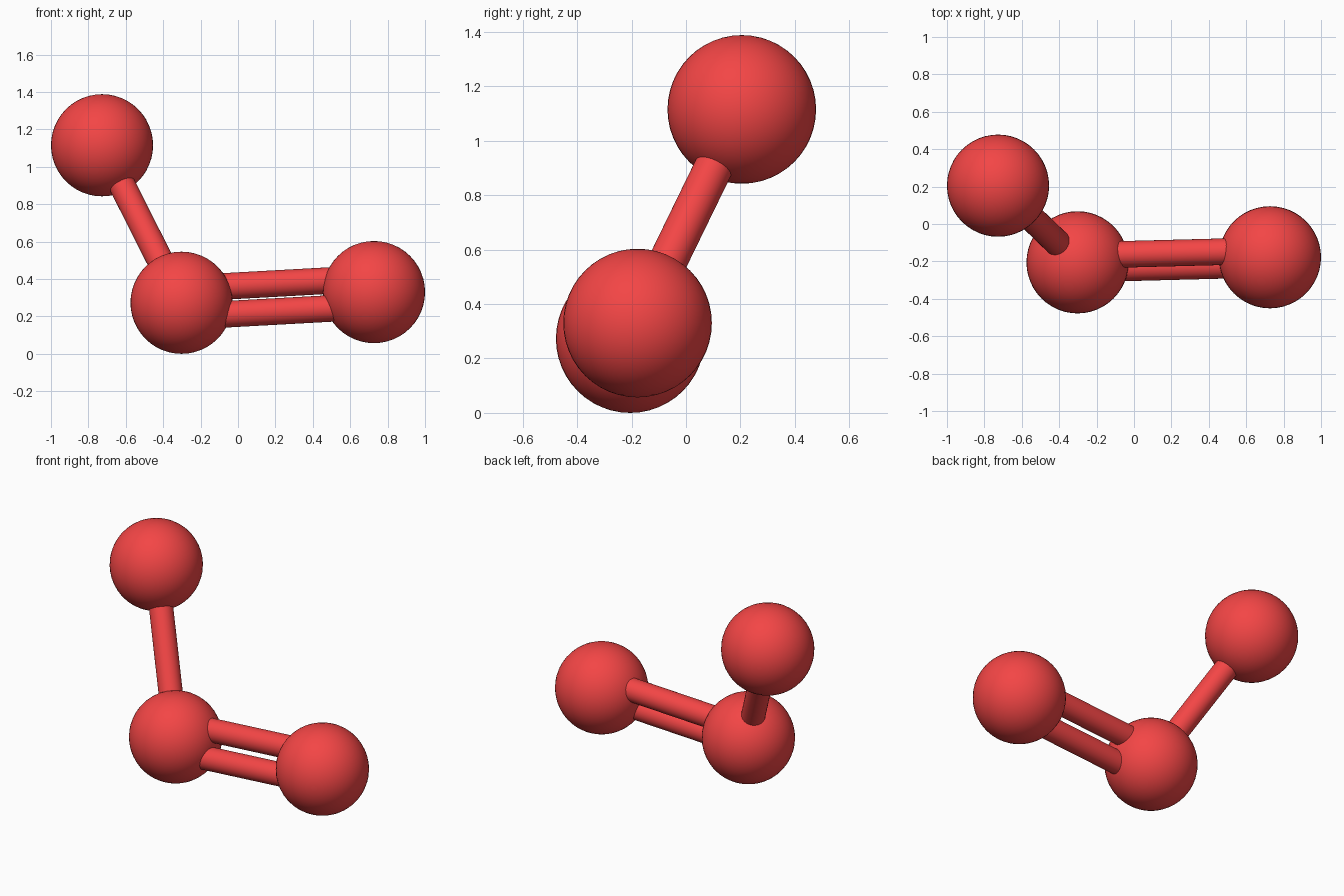
import bpy
from mathutils import Vector

if "Cube" in bpy.data.objects:
    bpy.data.objects.remove(bpy.data.objects["Cube"])

ATOM_R = 0.273
BOND_R = 0.071
BOND_GAP = 0.083  # offset of each double-bond rod from the axis

red = bpy.data.materials.new("red")
red.diffuse_color = (0.9, 0.06, 0.06, 1)
red.use_nodes = True
red.node_tree.nodes["Principled BSDF"].inputs["Base Color"].default_value = red.diffuse_color

end_a = Vector((-0.727, 0.205, 1.115))
centre = Vector((-0.302, -0.205, 0.273))
end_b = Vector((0.727, -0.178, 0.33))


def finish(name):
    obj = bpy.context.object
    obj.name = name
    obj.data.materials.append(red)
    bpy.ops.object.shade_smooth_by_angle()


def atom(name, pos):
    bpy.ops.mesh.primitive_uv_sphere_add(segments=48, ring_count=24, radius=ATOM_R, location=pos)
    finish(name)


def bond(name, p, q):
    axis = q - p
    bpy.ops.mesh.primitive_cylinder_add(vertices=32, radius=BOND_R, depth=axis.length,
                                        location=(p + q) / 2,
                                        rotation=axis.to_track_quat('Z', 'Y').to_euler())
    finish(name)


# Three atoms in a bent chain
atom("single_bond_atom", end_a)
atom("central_atom", centre)
atom("double_bond_atom", end_b)

# Single bond
bond("single_bond", centre, end_a)

# Double bond, its rods spread within the plane of the molecule
axis = (end_b - centre).normalized()
arm = end_a - centre
side = (arm - axis * arm.dot(axis)).normalized() * BOND_GAP
bond("double_bond_upper", centre + side, end_b + side)
bond("double_bond_lower", centre - side, end_b - side)
